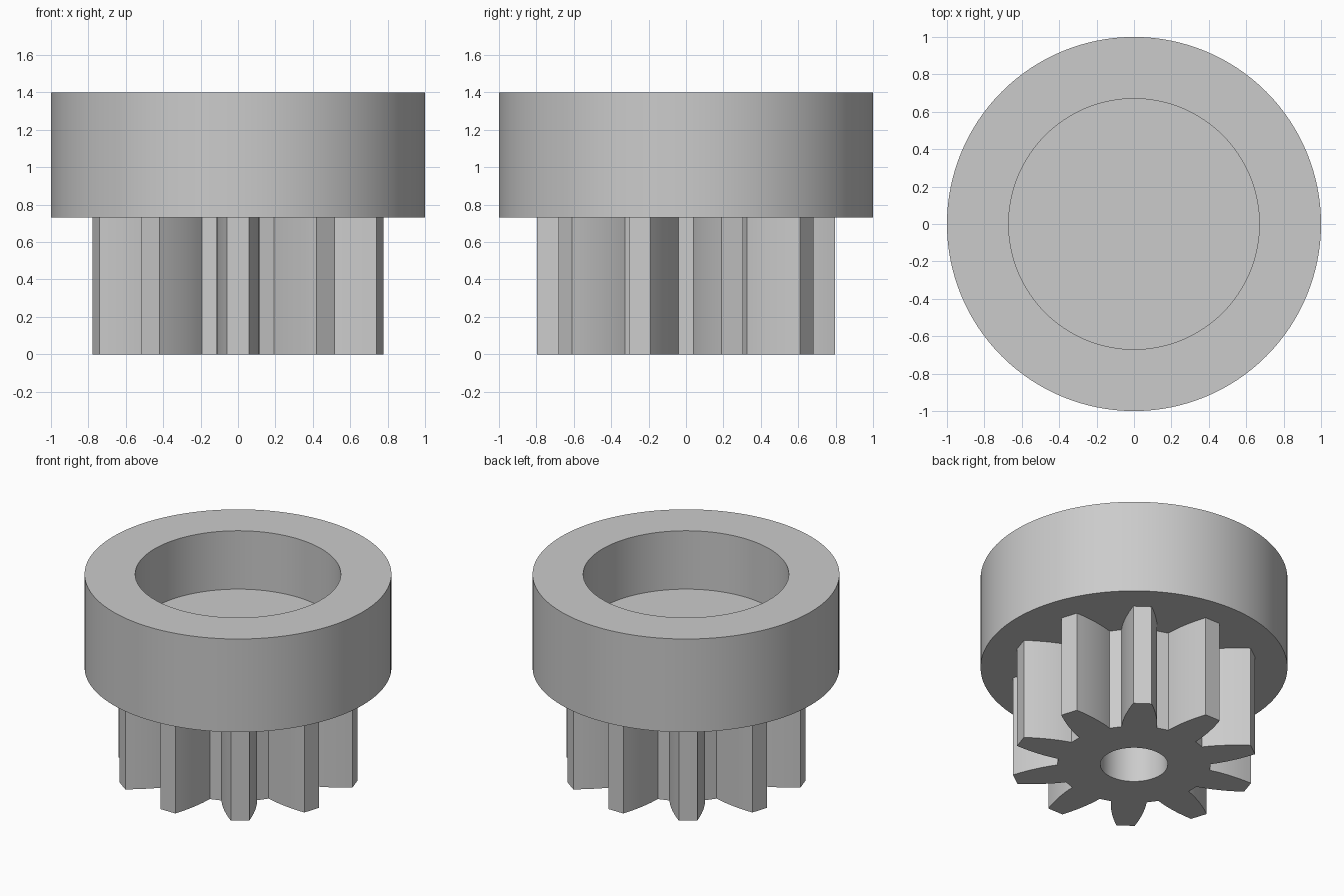
import bpy, bmesh
from math import sin, cos, asin, sqrt, pi, radians

if "Cube" in bpy.data.objects:
    bpy.data.objects.remove(bpy.data.objects["Cube"])

TEETH, TIP_R, ROOT_R = 10, 0.80, 0.50
TIP_HALF, ROOT_HALF = 0.06, 0.116
BORE_R, JOIN_Z = 0.22, 0.73
RIM_R, CUP_R, FLOOR_Z, TOP_Z = 1.0, 0.67, 0.98, 1.4

grey = bpy.data.materials.new("plain grey")
grey.use_nodes = True
grey.diffuse_color = (0.6, 0.6, 0.6, 1)
grey.node_tree.nodes["Principled BSDF"].inputs["Base Color"].default_value = (0.6, 0.6, 0.6, 1)


def circle(radius, sides=128):
    return [(radius * cos(2 * pi * i / sides), radius * sin(2 * pi * i / sides))
            for i in range(sides)]


def ring(bm, outline, z):
    return [bm.verts.new((x, y, z)) for x, y in outline]


def wall(bm, low, high):
    """Join two matching rings with quads."""
    n = len(low)
    for i in range(n):
        j = (i + 1) % n
        bm.faces.new((low[i], low[j], high[j], high[i]))


def finish(bm, name):
    mesh = bpy.data.meshes.new(name)
    bm.to_mesh(mesh)
    bm.free()
    mesh.materials.append(grey)
    obj = bpy.data.objects.new(name, mesh)
    bpy.context.collection.objects.link(obj)
    bpy.ops.object.select_all(action='DESELECT')
    obj.select_set(True)
    bpy.context.view_layer.objects.active = obj
    bpy.ops.object.shade_smooth_by_angle(angle=radians(20))


def gear_outline(steps=8):
    """Teeth with gently bulging flanks, one centred on the front."""
    flank = []
    for i in range(steps + 1):
        t = i / steps
        radius = ROOT_R + (TIP_R - ROOT_R) * t
        half = ROOT_HALF + (TIP_HALF - ROOT_HALF) * t ** 1.8
        flank.append((radius, asin(half / radius)))
    points = []
    for k in range(TEETH):
        middle = -pi / 2 + 2 * pi * k / TEETH
        tooth = [(r, -a) for r, a in flank] + [(r, a) for r, a in reversed(flank)]
        points += [(r * cos(middle + a), r * sin(middle + a)) for r, a in tooth]
    return points


# Cup: solid base, outer wall, flat rim and round recess
bm = bmesh.new()
rings = [ring(bm, circle(r), z) for r, z in
         ((RIM_R, JOIN_Z), (RIM_R, TOP_Z), (CUP_R, TOP_Z), (CUP_R, FLOOR_Z))]
for low, high in zip(rings, rings[1:]):
    wall(bm, low, high)
bm.faces.new(rings[0][::-1])
bm.faces.new(rings[-1])
finish(bm, "cup")

# Pinion: toothed wall, blind bore and end face; the cup closes its top
bm = bmesh.new()
for outline in (gear_outline(), circle(BORE_R, 64)[::-1]):
    wall(bm, ring(bm, outline, 0), ring(bm, outline, JOIN_Z))
rim = [e for e in bm.edges if all(v.co.z == 0 for v in e.verts)]
filled = bmesh.ops.triangle_fill(bm, edges=rim, use_beauty=True, normal=(0, 0, -1))
for face in [f for f in filled["geom"] if isinstance(f, bmesh.types.BMFace)]:
    face.normal_update()
    if face.normal.z > 0:
        face.normal_flip()
finish(bm, "pinion")
